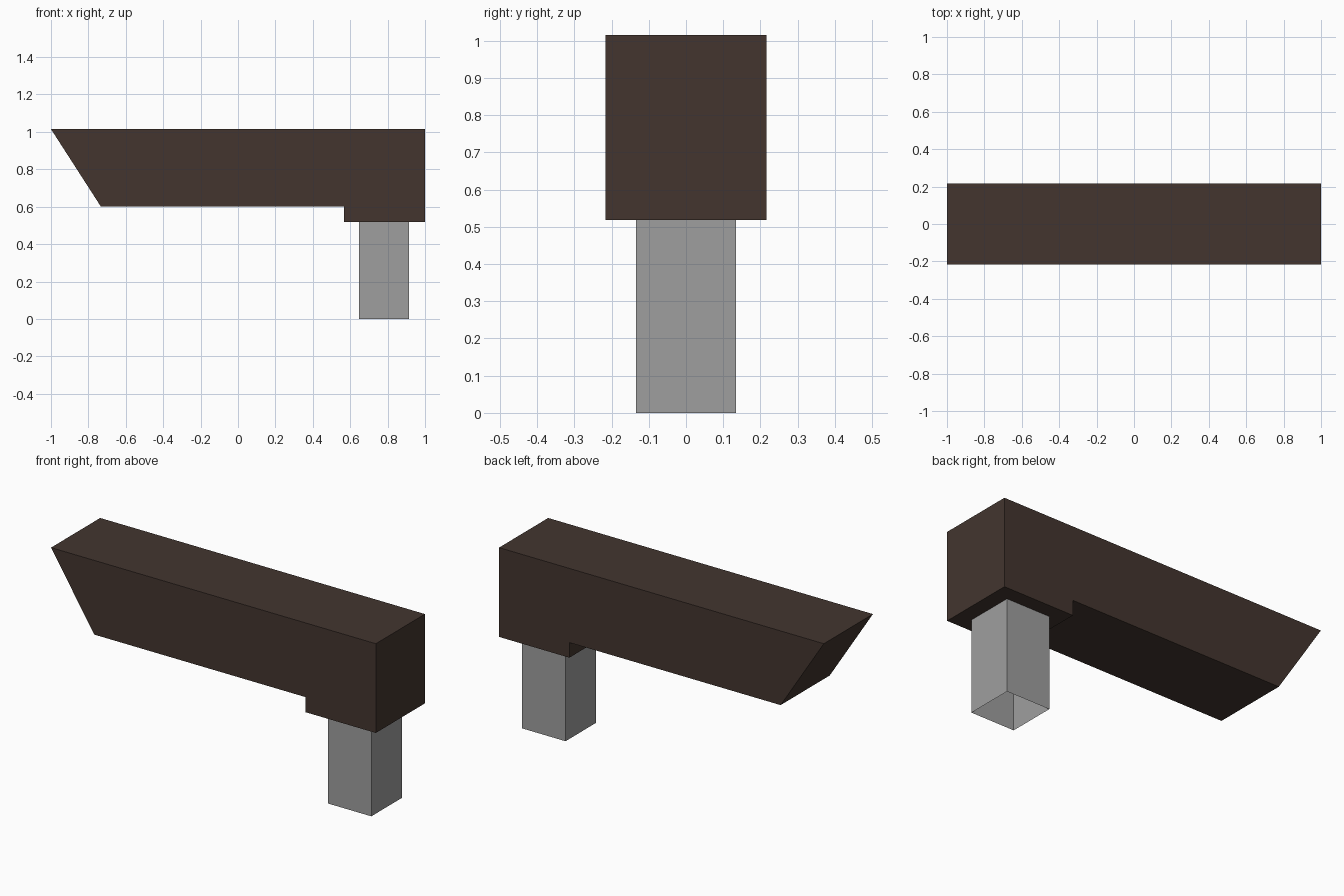
import bpy

if "Cube" in bpy.data.objects:
    bpy.data.objects.remove(bpy.data.objects["Cube"])

def material(name, rgb):
    m = bpy.data.materials.new(name)
    m.diffuse_color = (*rgb, 1)
    m.use_nodes = True
    m.node_tree.nodes["Principled BSDF"].inputs["Base Color"].default_value = m.diffuse_color
    return m

def prism(name, profile, axis, lo, hi, mat, caps=True):
    """Extrude a 2D profile along y (profile in xz) or z (profile in xy)."""
    place = (lambda a, b, t: (a, t, b)) if axis == 'y' else (lambda a, b, t: (a, b, t))
    n = len(profile)
    verts = [place(a, b, t) for t in (lo, hi) for a, b in profile]
    faces = [(i, (i + 1) % n, (i + 1) % n + n, i + n) for i in range(n)]
    if caps:
        faces += [tuple(reversed(range(n))), tuple(range(n, 2 * n))]
    me = bpy.data.meshes.new(name)
    me.from_pydata(verts, [], faces)
    me.materials.append(mat)
    ob = bpy.data.objects.new(name, me)
    bpy.context.collection.objects.link(ob)
    return ob

brown = material("dark_brown", (0.056, 0.036, 0.028))
grey = material("grey", (0.345, 0.345, 0.345))

# Beam with slanted end and stepped block over the post
prism("beam", [(-1, 1.015), (-0.734, 0.602), (0.567, 0.602),
               (0.567, 0.518), (1, 0.518), (1, 1.015)],
      'y', -0.216, 0.216, brown)

# Hollow post, open at the bottom
prism("post", [(0.648, -0.134), (0.915, -0.134), (0.915, 0.134), (0.648, 0.134)],
      'z', 0, 0.518, grey, caps=False)
